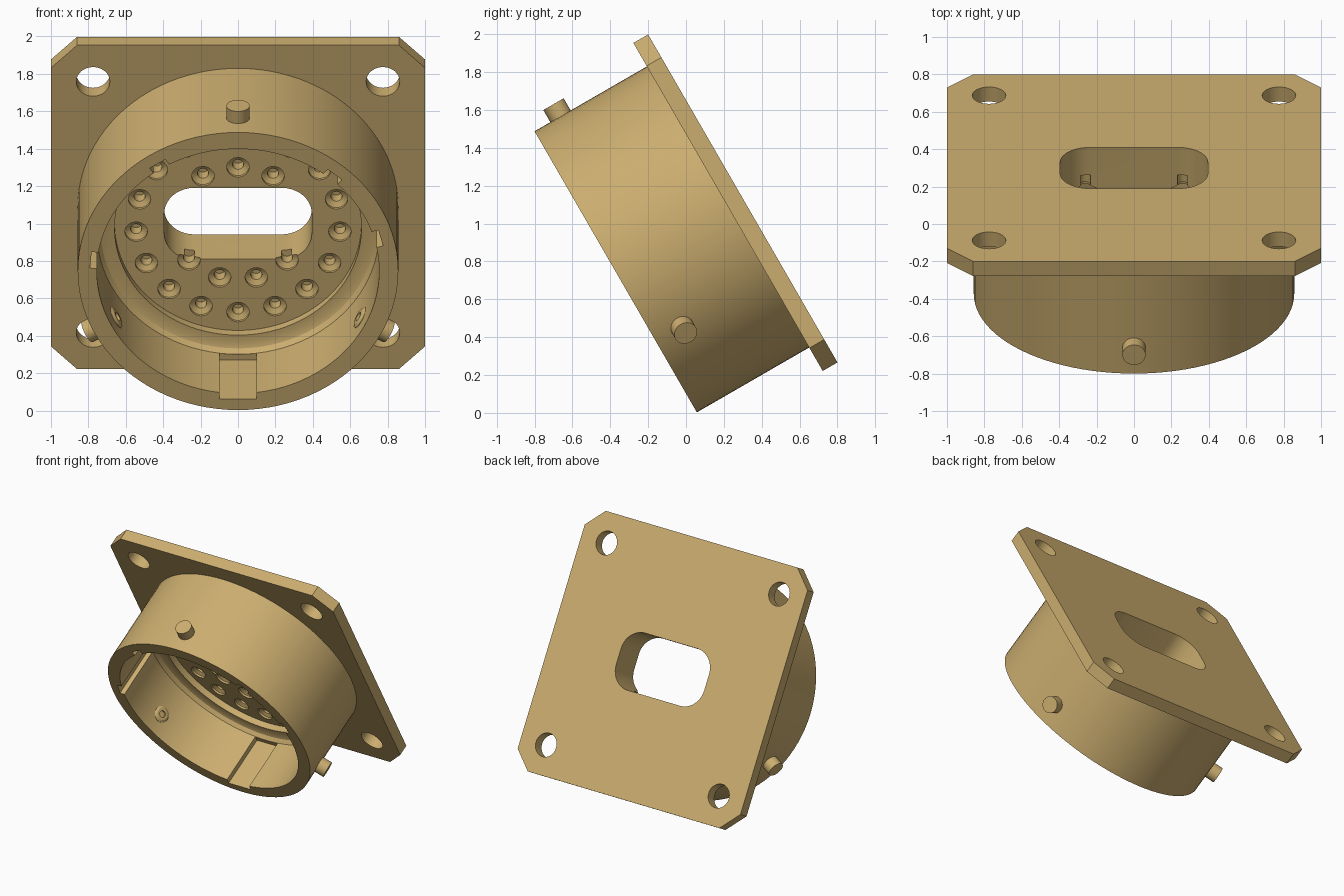
import bpy, bmesh, math
from mathutils import Matrix, Vector

if "Cube" in bpy.data.objects:
    bpy.data.objects.remove(bpy.data.objects["Cube"])

# Everything is built lying flat (z = mating axis) and tilted at the end
TILT = Matrix.Translation((0, 0.3, 1.1325)) @ Matrix.Rotation(math.radians(120), 4, 'X')

tan = bpy.data.materials.new("tan_metal")
tan.diffuse_color = (0.6, 0.42, 0.16, 1)
tan.use_nodes = True
tan.node_tree.nodes["Principled BSDF"].inputs["Base Color"].default_value = tan.diffuse_color


def make(name, bm):
    bmesh.ops.recalc_face_normals(bm, faces=bm.faces)
    me = bpy.data.meshes.new(name)
    bm.to_mesh(me)
    bm.free()
    me.materials.append(tan)
    ob = bpy.data.objects.new(name, me)
    bpy.context.collection.objects.link(ob)
    return ob


def prism(bm, pts, z0, z1, mat=Matrix()):
    """Extrude a closed outline from z0 to z1."""
    lo = [bm.verts.new(mat @ Vector((x, y, z0))) for x, y in pts]
    hi = [bm.verts.new(mat @ Vector((x, y, z1))) for x, y in pts]
    bm.faces.new(lo[::-1])
    bm.faces.new(hi)
    n = len(pts)
    for i in range(n):
        j = (i + 1) % n
        bm.faces.new((lo[i], lo[j], hi[j], hi[i]))


def lathe(bm, prof, seg, mat=Matrix()):
    """Solid of revolution about z; ends are capped."""
    rings = [[bm.verts.new(mat @ Vector((r * math.cos(2 * math.pi * k / seg),
                                         r * math.sin(2 * math.pi * k / seg), z)))
              for k in range(seg)] for r, z in prof]
    for a, b in zip(rings, rings[1:]):
        for k in range(seg):
            j = (k + 1) % seg
            bm.faces.new((a[k], a[j], b[j], b[k]))
    bm.faces.new(rings[0][::-1])
    bm.faces.new(rings[-1])


def polar(r, deg):
    a = math.radians(deg)
    return r * math.cos(a), r * math.sin(a)


def boolean(ob, bm, op):
    cutter = make("cutter", bm)
    cutter.hide_render = True
    mod = ob.modifiers.new("cut", 'BOOLEAN')
    mod.operation, mod.solver, mod.object = op, 'EXACT', cutter
    bpy.context.view_layer.objects.active = ob
    bpy.ops.object.modifier_apply(modifier=mod.name)
    bpy.data.objects.remove(cutter)


def finish(ob):
    ob.data.transform(TILT)
    bpy.ops.object.select_all(action='DESELECT')
    ob.select_set(True)
    bpy.context.view_layer.objects.active = ob
    bpy.ops.object.shade_smooth_by_angle(angle=math.radians(25))


# Square flange with clipped corners
bm = bmesh.new()
c = 0.86
prism(bm, [(1, -c), (1, c), (c, 1), (-c, 1), (-1, c), (-1, -c), (-c, -1), (c, -1)], 0, 0.09)
body = make("connector_body", bm)

# Round shell with stepped cavity
bm = bmesh.new()
lathe(bm, [(0.857, 0.04), (0.857, 0.775), (0.755, 0.775), (0.755, 0.355),
           (0.735, 0.327), (0.71, 0.317), (0.66, 0.315), (0.66, 0.265)], 96)
boolean(body, bm, 'UNION')

# Flange mounting holes
bm = bmesh.new()
for sx in (-1, 1):
    for sy in (-1, 1):
        lathe(bm, [(0.09, -0.1), (0.09, 0.2)], 32, Matrix.Translation((sx * 0.775, sy * 0.775, 0)))
boolean(body, bm, 'DIFFERENCE')

# Keyways in the shell bore: wide one at the bottom, four narrow ones
bm = bmesh.new()
for deg, half in ((270, 0.1), (175, 0.05), (15, 0.05), (123, 0.05), (49, 0.05)):
    prism(bm, [(0.68, -half), (0.79, -half), (0.79, half), (0.68, half)], 0.357, 0.9,
          Matrix.Rotation(math.radians(deg), 4, 'Z'))
boolean(body, bm, 'DIFFERENCE')

# Two rings of countersunk contact holes, leaving room for the slot
spots = [polar(0.547, -90 + 360 * k / 17) for k in range(17)]
spots += [p for p in (polar(0.347, 90 + 360 * k / 11) for k in range(11)) if abs(p[1]) > 0.2]
bm = bmesh.new()
for x, y in spots:
    lathe(bm, [(0.03, 0.17), (0.03, 0.235), (0.06, 0.25), (0.06, 0.3)], 24,
          Matrix.Translation((x, y, 0)))
boolean(body, bm, 'DIFFERENCE')

# Rounded slot through the middle
bm = bmesh.new()
hx, hy, r = 0.395, 0.22, 0.16
outline = []
for q, (sx, sy) in enumerate(((1, 1), (-1, 1), (-1, -1), (1, -1))):
    for k in range(11):
        px, py = polar(r, 90 * q + 9 * k)
        outline.append((sx * (hx - r) + px, sy * (hy - r) + py))
prism(bm, outline, -0.1, 0.5)
boolean(body, bm, 'DIFFERENCE')
finish(body)

# Three bayonet pins, dimpled where they show inside the bore
for name, deg in (("top", 90), ("right", -30), ("left", 210)):
    bm = bmesh.new()
    mat = (Matrix.Translation((0, 0, 0.617)) @ Matrix.Rotation(math.radians(deg), 4, 'Z')
           @ Matrix.Rotation(math.radians(90), 4, 'Y'))
    lathe(bm, [(0.025, 0.775), (0.025, 0.742), (0.045, 0.742), (0.062, 0.752), (0.062, 0.931)], 32, mat)
    finish(make("bayonet_pin_" + name, bm))
